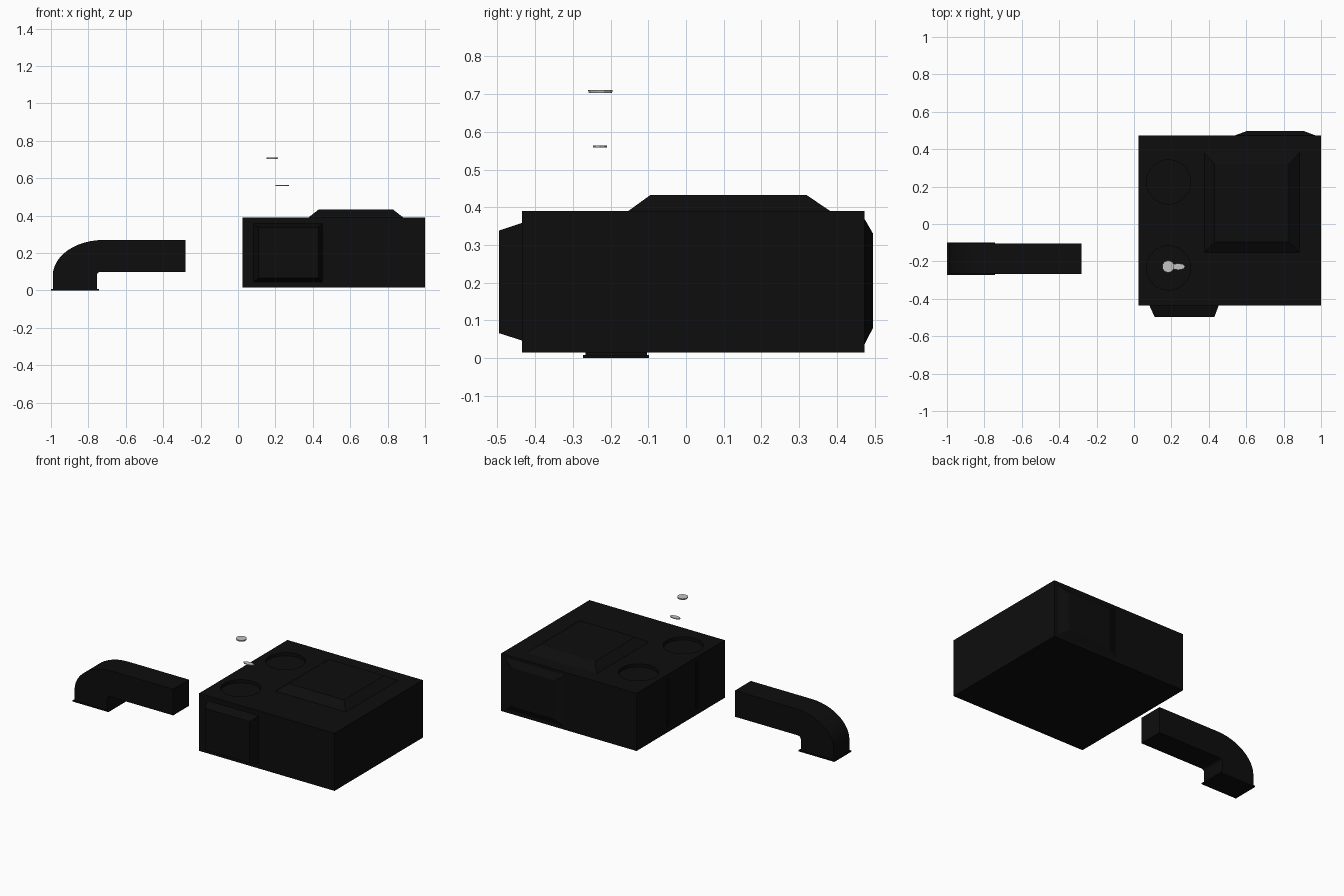
import bpy, bmesh, math
from mathutils import Matrix, Vector

cube = bpy.data.objects.get("Cube")
if cube:
    bpy.data.objects.remove(cube, do_unlink=True)


def material(name, value):
    m = bpy.data.materials.new(name)
    m.use_nodes = True
    colour = (value, value, value, 1)
    m.diffuse_color = colour
    m.node_tree.nodes["Principled BSDF"].inputs["Base Color"].default_value = colour
    return m


BLACK = material("matte black", 0.004)
GREY = material("light grey", 0.55)


def finish(name, bm, mat, smooth=False):
    bmesh.ops.recalc_face_normals(bm, faces=bm.faces)
    mesh = bpy.data.meshes.new(name)
    bm.to_mesh(mesh)
    bm.free()
    mesh.materials.append(mat)
    ob = bpy.data.objects.new(name, mesh)
    bpy.context.collection.objects.link(ob)
    bpy.ops.object.select_all(action='DESELECT')
    ob.select_set(True)
    bpy.context.view_layer.objects.active = ob
    if smooth:
        bpy.ops.object.shade_smooth_by_angle(angle=math.radians(35))
    return ob


def box(name, lo, hi, mat=BLACK):
    bm = bmesh.new()
    lo, hi = Vector(lo), Vector(hi)
    bmesh.ops.create_cube(bm, size=1, matrix=Matrix.Translation((lo + hi) / 2)
                          @ Matrix.Diagonal((*(hi - lo), 1)))
    return finish(name, bm, mat)


def disc(name, centre, radii, depth, sides, mat, bottom=1.0):
    bm = bmesh.new()
    bmesh.ops.create_cone(bm, cap_ends=True, segments=sides, radius1=bottom,
                          radius2=1, depth=depth,
                          matrix=Matrix.Translation(centre) @ Matrix.Diagonal((*radii, 1, 1)))
    return finish(name, bm, mat, smooth=sides > 12)


def raised_panel(name, base, top, place):
    """Closed frustum between two rectangles (u0, u1, v0, v1, height)."""
    bm = bmesh.new()
    rings = []
    for u0, u1, v0, v1, h in (base, top):
        rings.append([bm.verts.new(place(u, v, h))
                      for u, v in ((u0, v0), (u1, v0), (u1, v1), (u0, v1))])
    a, b = rings
    bm.faces.new(a)
    bm.faces.new(b)
    for i in range(4):
        j = (i + 1) % 4
        bm.faces.new((a[i], a[j], b[j], b[i]))
    return finish(name, bm, BLACK)


def cut(target, cutter):
    cutter.hide_render = True
    mod = target.modifiers.new("cut", 'BOOLEAN')
    mod.operation, mod.solver, mod.object = 'DIFFERENCE', 'EXACT', cutter
    bpy.ops.object.select_all(action='DESELECT')
    target.select_set(True)
    bpy.context.view_layer.objects.active = target
    bpy.ops.object.modifier_apply(modifier=mod.name)
    bpy.data.objects.remove(cutter, do_unlink=True)


# Main housing with round top recesses and slots in its side
housing = box("housing", (0.025, -0.435, 0.015), (1, 0.473, 0.39))
for y in (-0.235, 0.225):
    cut(housing, disc("recess_cutter", (0.185, y, 0.395), (0.118, 0.118), 0.05, 32, BLACK))
for y in (-0.15, 0.15):
    cut(housing, box("slot_cutter", (0, y - 0.01, 0.05), (0.031, y + 0.01, 0.36)))

# Sloped panels on the top, front and back
raised_panel("top_panel", (0.37, 0.89, -0.16, 0.39, 0.385),
             (0.43, 0.83, -0.095, 0.32, 0.432), lambda u, v, h: (u, v, h))
raised_panel("front_panel", (0.08, 0.455, 0.045, 0.36, -0.43),
             (0.11, 0.43, 0.066, 0.338, -0.496), lambda u, v, h: (u, h, v))
raised_panel("back_panel", (0.53, 0.98, 0.03, 0.375, 0.47),
             (0.60, 0.91, 0.08, 0.33, 0.496), lambda u, v, h: (u, h, v))

# Elbow duct: side profile extruded across its width
profile = [(-0.755, 0.004), (-0.99, 0.004)]
for i in range(13):
    t = math.pi / 2 * i / 12
    profile.append((-0.72 - 0.27 * math.cos(t), 0.08 + 0.19 * math.sin(t)))
profile += [(-0.28, 0.27), (-0.28, 0.1)]
for i in range(5):
    t = math.pi / 2 * i / 4
    profile.append((-0.735 - 0.02 * math.sin(t), 0.08 + 0.02 * math.cos(t)))
bm = bmesh.new()
side = bm.faces.new([bm.verts.new((x, -0.267, z)) for x, z in profile])
new = bmesh.ops.extrude_face_region(bm, geom=[side])["geom"]
bmesh.ops.translate(bm, vec=(0, 0.164, 0),
                    verts=[g for g in new if isinstance(g, bmesh.types.BMVert)])
finish("elbow_duct", bm, BLACK, smooth=True)
box("duct_flange", (-1, -0.273, 0), (-0.742, -0.098, 0.008))

# Small loose grey pieces above the housing
disc("round_button", (0.183, -0.227, 0.707), (0.033, 0.033), 0.009, 10, GREY, 0.92)
disc("small_tab", (0.237, -0.228, 0.561), (0.037, 0.018), 0.005, 8, GREY)
